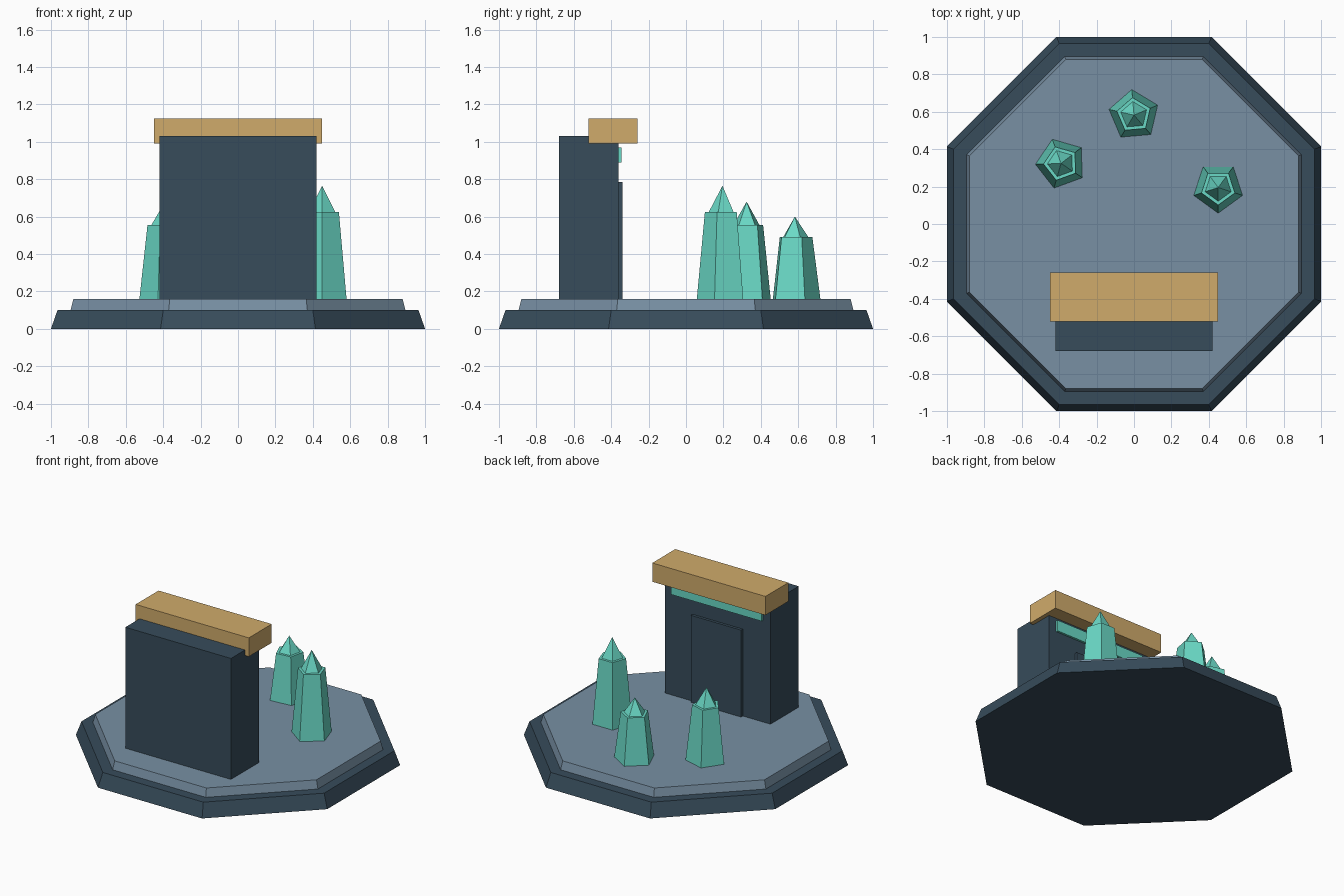
import bpy
import math

cube = bpy.data.objects.get("Cube")
if cube:
    bpy.data.objects.remove(cube, do_unlink=True)


def material(name, rgb):
    # Converts display colour (0-255) to linear
    lin = [((c / 255 + 0.055) / 1.055) ** 2.4 for c in rgb]
    m = bpy.data.materials.new(name)
    m.use_nodes = True
    m.diffuse_color = (*lin, 1)
    m.node_tree.nodes["Principled BSDF"].inputs["Base Color"].default_value = (*lin, 1)
    return m


SLATE = material("dark slate", (55, 76, 91))
STONE = material("blue grey stone", (120, 144, 164))
GOLD = material("warm gold", (208, 171, 107))
TEAL = material("teal crystal", (106, 217, 198))


def finish(name, mat):
    ob = bpy.context.object
    ob.name = ob.data.name = name
    ob.data.materials.append(mat)
    return ob


def box(name, mat, x, y, z):
    # Box from (min, max) pairs
    spans = (x, y, z)
    bpy.ops.mesh.primitive_cube_add(size=1, location=[(a + b) / 2 for a, b in spans])
    ob = finish(name, mat)
    ob.scale = [b - a for a, b in spans]
    bpy.ops.object.transform_apply(location=False, rotation=False, scale=True)
    return ob


def prism(name, mat, sides, r0, r1, z0, z1, centre=(0, 0), angle=0):
    # Tapered prism with its first corner at the given angle from +x
    bpy.ops.mesh.primitive_cone_add(vertices=sides, radius1=r0, radius2=r1, depth=z1 - z0,
                                    location=(*centre, (z0 + z1) / 2),
                                    rotation=(0, 0, math.radians(angle - 90)))
    return finish(name, mat)


# Octagonal platform, sized by the distance from centre to flat side
FLAT = 1 / math.cos(math.pi / 8)
prism("platform_base", SLATE, 8, FLAT, 0.965 * FLAT, 0, 0.1, angle=22.5)
prism("platform_floor", STONE, 8, 0.895 * FLAT, 0.88 * FLAT, 0.1, 0.16, angle=22.5)

# Gatehouse wall with door, sign strip and canopy on its back
box("wall", SLATE, (-0.42, 0.42), (-0.68, -0.36), (0.16, 1.03))
box("door", SLATE, (-0.2, 0.2), (-0.37, -0.34), (0.16, 0.785))
box("sign_strip", TEAL, (-0.36, 0.36), (-0.37, -0.345), (0.89, 0.97))
box("canopy", GOLD, (-0.45, 0.45), (-0.52, -0.26), (0.99, 1.125))

# Crystals: centre, corner angle, shoulder height, tip height
crystals = {
    "left": ((0.45, 0.195), -90, 0.625, 0.765),
    "right": ((-0.39, 0.324), 182, 0.555, 0.68),
    "rear": ((0, 0.582), 95, 0.49, 0.6),
}
for side, (centre, angle, shoulder, tip) in crystals.items():
    prism(f"{side}_crystal_column", TEAL, 5, 0.137, 0.094, 0.16, shoulder, centre, angle)
    prism(f"{side}_crystal_tip", TEAL, 5, 0.073, 0, shoulder, tip, centre, angle)
